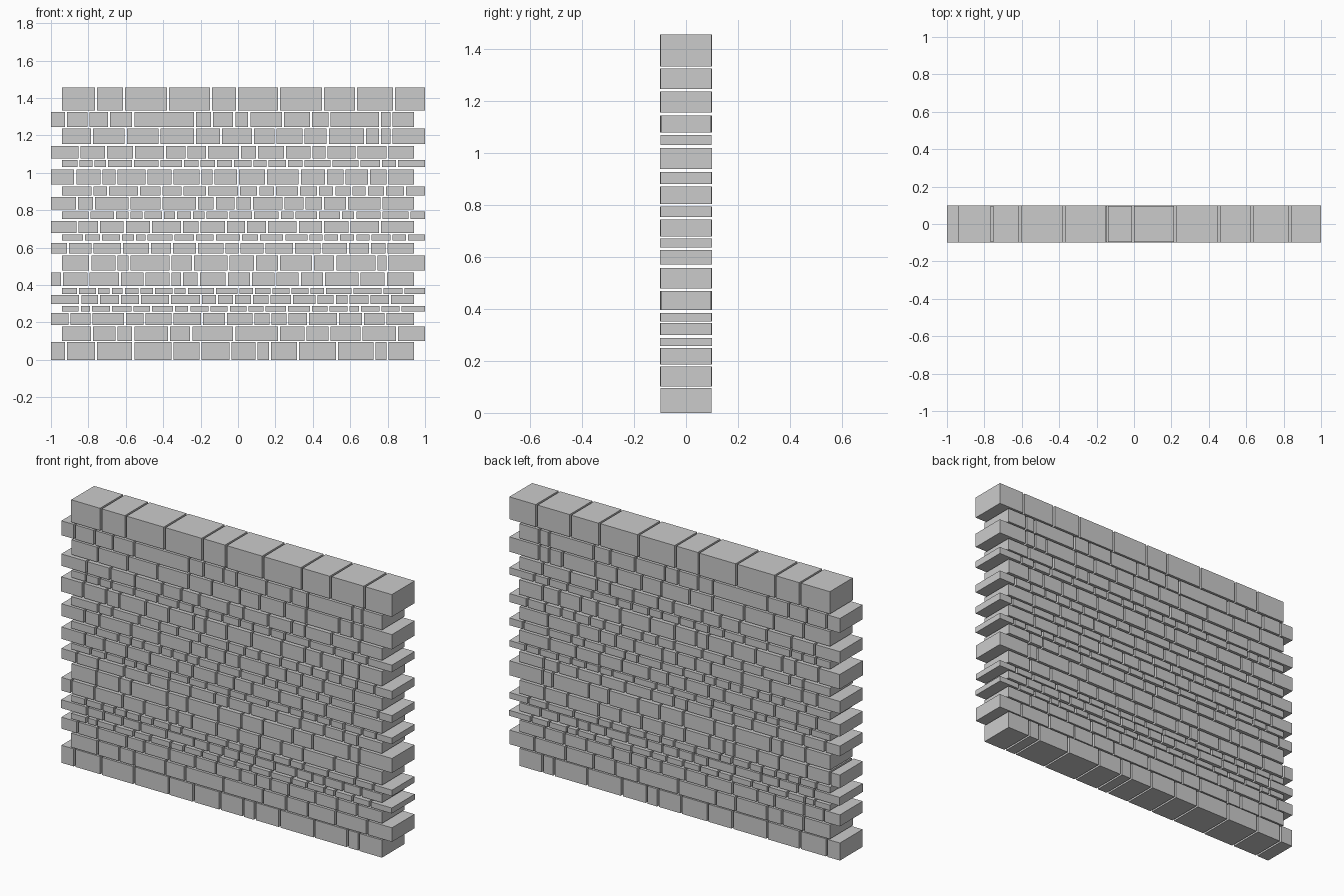
import bpy, bmesh, random

random.seed(7)
GAP = 0.011

# courses from the ground up: (bottom, top)
LEVELS = [(0, .096), (.102, .179), (.187, .25), (.258, .288), (.3, .346),
          (.352, .385), (.396, .468), (.479, .558), (.57, .626), (.637, .67),
          (.678, .743), (.753, .793), (.803, .87), (.88, .926), (.938, 1.018),
          (1.03, 1.069), (1.078, 1.143), (1.155, 1.236), (1.245, 1.324), (1.333, 1.455)]

# joint positions of the tall courses; thin courses get random stone widths
JOINTS = {
    0: (-.92, -.76, -.56, -.35, -.2, -.04, .1, .17, .32, .53, .73, .8),
    1: (-.78, -.65, -.56, -.37, -.25, -.02, .22, .36, .49, .66, .85),
    6: (-.94, -.8, -.63, -.5, -.36, -.3, -.21, -.06, .07, .2, .33, .46, .65, .79),
    7: (-.79, -.65, -.58, -.36, -.24, -.05, .09, .22, .4, .52, .74, .8),
    14: (-.87, -.73, -.65, -.49, -.35, -.2, -.13, 0, .15, .33, .47, .57, .7, .8),
    17: (-.78, -.6, -.42, -.23, -.09, .08, .2, .35, .48, .68, .76, .82),
    18: (-.92, -.8, -.69, -.56, -.23, -.14, -.02, .06, .24, .39, .49, .76, .82),
    19: (-.76, -.61, -.375, -.145, -.005, .22, .455, .63, .835),
}


def random_joints(x0, x1, mean):
    n = round((x1 - x0) / mean)
    widths = [random.uniform(.6, 1.4) for _ in range(n)]
    scale = (x1 - x0) / sum(widths)
    out, x = [], x0
    for w in widths[:-1]:
        x += w * scale
        out.append(x)
    return out


def add_stone(bm, xa, xb, half, za, zb):
    verts = bmesh.ops.create_cube(bm, size=1)["verts"]
    for v in verts:
        v.co = (xb if v.co.x > 0 else xa,
                half if v.co.y > 0 else -half,
                zb if v.co.z > 0 else za)


# stone courses, alternately shifted left and right
for i, (za, zb) in enumerate(LEVELS):
    x0, x1 = (-1, .94) if i % 2 == 0 else (-.94, 1)
    joints = JOINTS.get(i) or random_joints(x0, x1, .07 + zb - za)
    edges = [x0 - GAP / 2, *joints, x1 + GAP / 2]
    bm = bmesh.new()
    for a, b in zip(edges, edges[1:]):
        add_stone(bm, a + GAP / 2, b - GAP / 2, random.uniform(.097, .1), za, zb)
    name = f"stone_course_{i + 1:02d}"
    mesh = bpy.data.meshes.new(name)
    bm.to_mesh(mesh)
    bm.free()
    bpy.context.collection.objects.link(bpy.data.objects.new(name, mesh))
